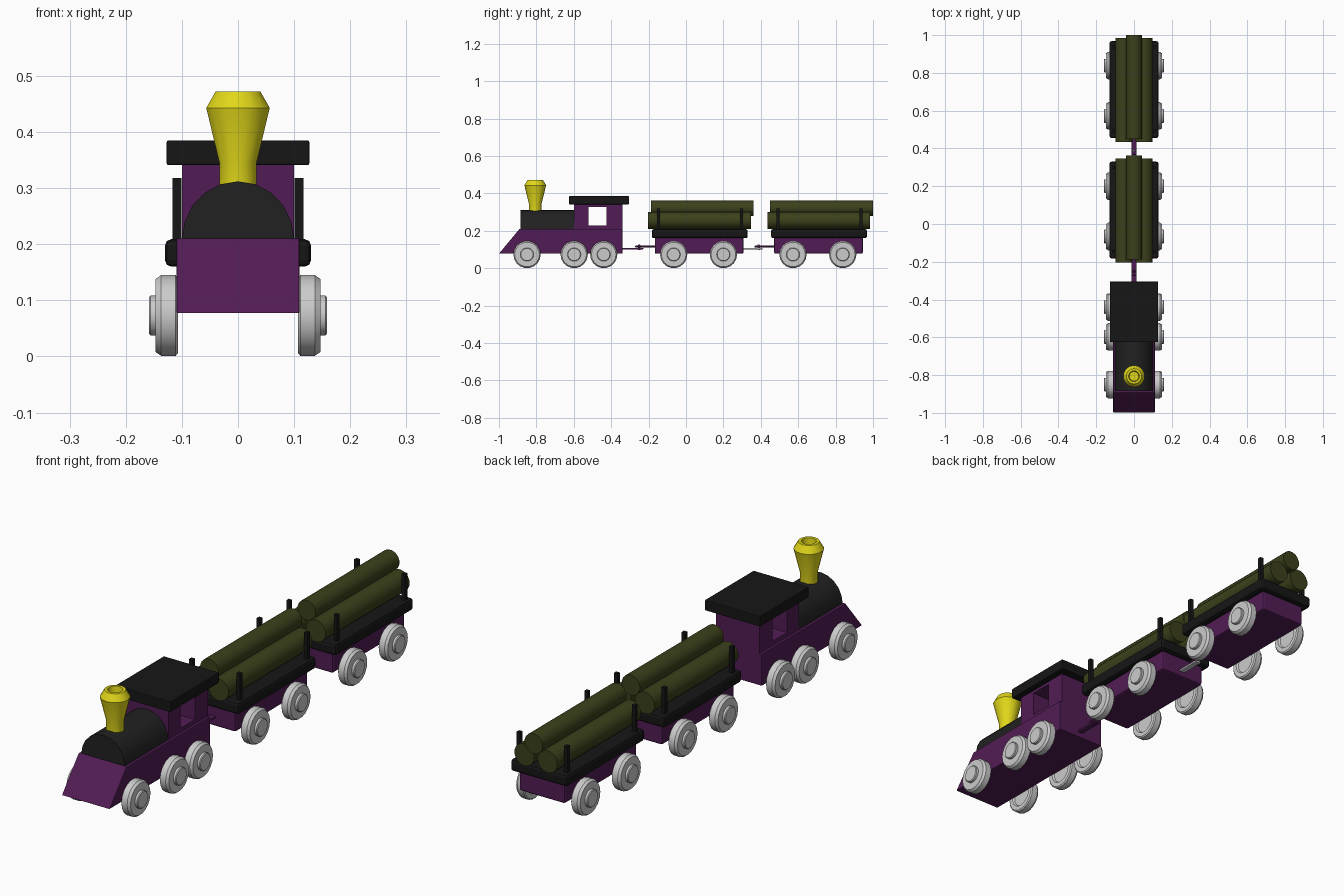
import bpy, bmesh, math
from mathutils import Matrix

if "Cube" in bpy.data.objects:
    bpy.data.objects.remove(bpy.data.objects["Cube"])


def mat(name, r, g, b):
    m = bpy.data.materials.new(name)
    m.diffuse_color = (r, g, b, 1)
    m.use_nodes = True
    m.node_tree.nodes["Principled BSDF"].inputs["Base Color"].default_value = m.diffuse_color
    return m


PURPLE = mat("purple_paint", 0.085, 0.012, 0.09)
BLACK = mat("black_paint", 0.008, 0.008, 0.008)
BOILER = mat("boiler_black", 0.015, 0.015, 0.015)
YELLOW = mat("yellow_paint", 0.75, 0.68, 0.01)
OLIVE = mat("log_olive", 0.045, 0.052, 0.011)


def finish(bm, name, material=None, bevel=0, smooth=False):
    bmesh.ops.recalc_face_normals(bm, faces=bm.faces)
    me = bpy.data.meshes.new(name)
    bm.to_mesh(me)
    bm.free()
    ob = bpy.data.objects.new(name, me)
    bpy.context.collection.objects.link(ob)
    if material:
        me.materials.append(material)
    if bevel:
        mod = ob.modifiers.new("bevel", 'BEVEL')
        mod.width, mod.segments = bevel, 2
    if smooth:
        bpy.ops.object.select_all(action='DESELECT')
        ob.select_set(True)
        bpy.context.view_layer.objects.active = ob
        bpy.ops.object.shade_smooth_by_angle(angle=math.radians(30))
    return ob


def box(name, x, y, z, material=None, bevel=0):
    bm = bmesh.new()
    bmesh.ops.create_cube(bm, size=1)
    for v in bm.verts:
        v.co = [(a + b) / 2 + c * (b - a) for (a, b), c in zip((x, y, z), v.co)]
    return finish(bm, name, material, bevel)


def prism(name, pts, axis, a, b, material=None, bevel=0, smooth=False):
    # extrude a profile along x (points are y,z) or y (points are x,z)
    bm = bmesh.new()
    place = (lambda p, t: (t, p[0], p[1])) if axis == 'x' else (lambda p, t: (p[0], t, p[1]))
    f = bm.faces.new([bm.verts.new(place(p, a)) for p in pts])
    r = bmesh.ops.extrude_face_region(bm, geom=[f])
    vs = [v for v in r['geom'] if isinstance(v, bmesh.types.BMVert)]
    bmesh.ops.translate(bm, verts=vs, vec=(b - a, 0, 0) if axis == 'x' else (0, b - a, 0))
    return finish(bm, name, material, bevel, smooth)


def lathe(name, profile, n, matrix, material=None):
    # spin a (radius, height) profile about z, then place it
    bm = bmesh.new()
    rings = []
    for r, h in profile:
        if r == 0:
            rings.append([bm.verts.new((0, 0, h))] * n)
        else:
            rings.append([bm.verts.new((r * math.cos(t), r * math.sin(t), h))
                          for t in (2 * math.pi * (i + 0.5) / n for i in range(n))])
    for p, q in zip(rings, rings[1:]):
        for i in range(n):
            j = (i + 1) % n
            bm.faces.new(list(dict.fromkeys((p[i], p[j], q[j], q[i]))))
    bm.transform(matrix)
    return finish(bm, name, material, smooth=True)


# wheel with hub outside and shallow recess inside
WHEEL = [(0, 0.008), (0.045, 0.008), (0.05, 0), (0.068, 0), (0.073, 0.004), (0.073, 0.03),
         (0.066, 0.04), (0.036, 0.04), (0.036, 0.049), (0.033, 0.052), (0, 0.052)]


def wheels(prefix, ys):
    for k, y in enumerate(ys):
        for s, side in ((1, "right"), (-1, "left")):
            m = Matrix.Translation((s * 0.107, y, 0.073)) @ Matrix.Rotation(s * math.pi / 2, 4, 'Y')
            lathe(f"{prefix}_wheel_{side}_{k + 1}", WHEEL, 18, m)


# locomotive chassis with sloped nose
prism("engine_chassis", [(-1, 0.077), (-0.89, 0.21), (-0.34, 0.21), (-0.34, 0.077)],
      'x', -0.11, 0.11, PURPLE, 0.003)

# boiler
arc = [(0.1 * math.cos(math.pi * i / 10), 0.208 + 0.104 * math.sin(math.pi * i / 10)) for i in range(11)]
prism("boiler", arc, 'y', -0.885, -0.598, BOILER, smooth=True)

# cab with window opening through both sides
cab = box("cab", (-0.1, 0.1), (-0.6, -0.34), (0.205, 0.345), PURPLE)
cut = box("window_cutter", (-0.3, 0.3), (-0.52, -0.425), (0.228, 0.328))
cut.hide_render = True
cut.hide_viewport = True
cut.display_type = 'WIRE'
mod = cab.modifiers.new("window", 'BOOLEAN')
mod.object, mod.operation, mod.solver = cut, 'DIFFERENCE', 'EXACT'
box("cab_roof", (-0.127, 0.127), (-0.625, -0.305), (0.341, 0.385), BLACK, 0.003)

# hollow flared chimney
lathe("chimney", [(0, 0.29), (0.034, 0.29), (0.034, 0.345), (0.058, 0.443), (0.041, 0.472),
                  (0.029, 0.472), (0.025, 0.435), (0, 0.435)], 14,
      Matrix.Translation((0, -0.806, 0)), YELLOW)
wheels("engine", (-0.85, -0.598, -0.44))

# two log wagons
for w, off in enumerate((0, 0.638)):
    p = f"wagon_{w + 1}"
    box(p + "_chassis", (-0.105, 0.105), (-0.167 + off, 0.308 + off), (0.077, 0.17), PURPLE, 0.008)
    box(p + "_bed", (-0.13, 0.13), (-0.183 + off, 0.33 + off), (0.16, 0.209), BLACK, 0.011)
    wheels(p, (-0.066 + off, 0.2 + off))
    for x in (-0.109, 0.109):
        for y in (-0.146, 0.298):
            box(p + "_stake", (x - 0.008, x + 0.008), (y - 0.008 + off, y + 0.008 + off),
                (0.2, 0.318), BLACK)
    for name, x, z, r, y in (("left", -0.053, 0.255, 0.046, -0.203),
                             ("right", 0.053, 0.255, 0.046, -0.203),
                             ("top", 0, 0.32, 0.042, -0.188)):
        m = Matrix.Translation((x, y + off, z)) @ Matrix.Rotation(-math.pi / 2, 4, 'X')
        lathe(f"{p}_log_{name}", [(0, 0), (r, 0), (r, 0.55), (0, 0.55)], 16, m, OLIVE)

    # coupling: lower tongue in front, upper bar behind, joined by a pin
    a = -0.345 if w == 0 else 0.3
    pin = -0.25 + off
    tongue = PURPLE if w == 0 else None
    box(p + "_coupling_tongue", (-0.013, 0.013), (a, pin + 0.022), (0.1, 0.109), tongue, 0.003)
    box(p + "_coupling_bar", (-0.013, 0.013), (pin - 0.022, -0.16 + off), (0.111, 0.12), PURPLE, 0.003)
    lathe(p + "_coupling_pin", [(0, 0.097), (0.007, 0.097), (0.007, 0.122), (0.004, 0.127), (0, 0.127)],
          10, Matrix.Translation((0, pin, 0)), tongue)
